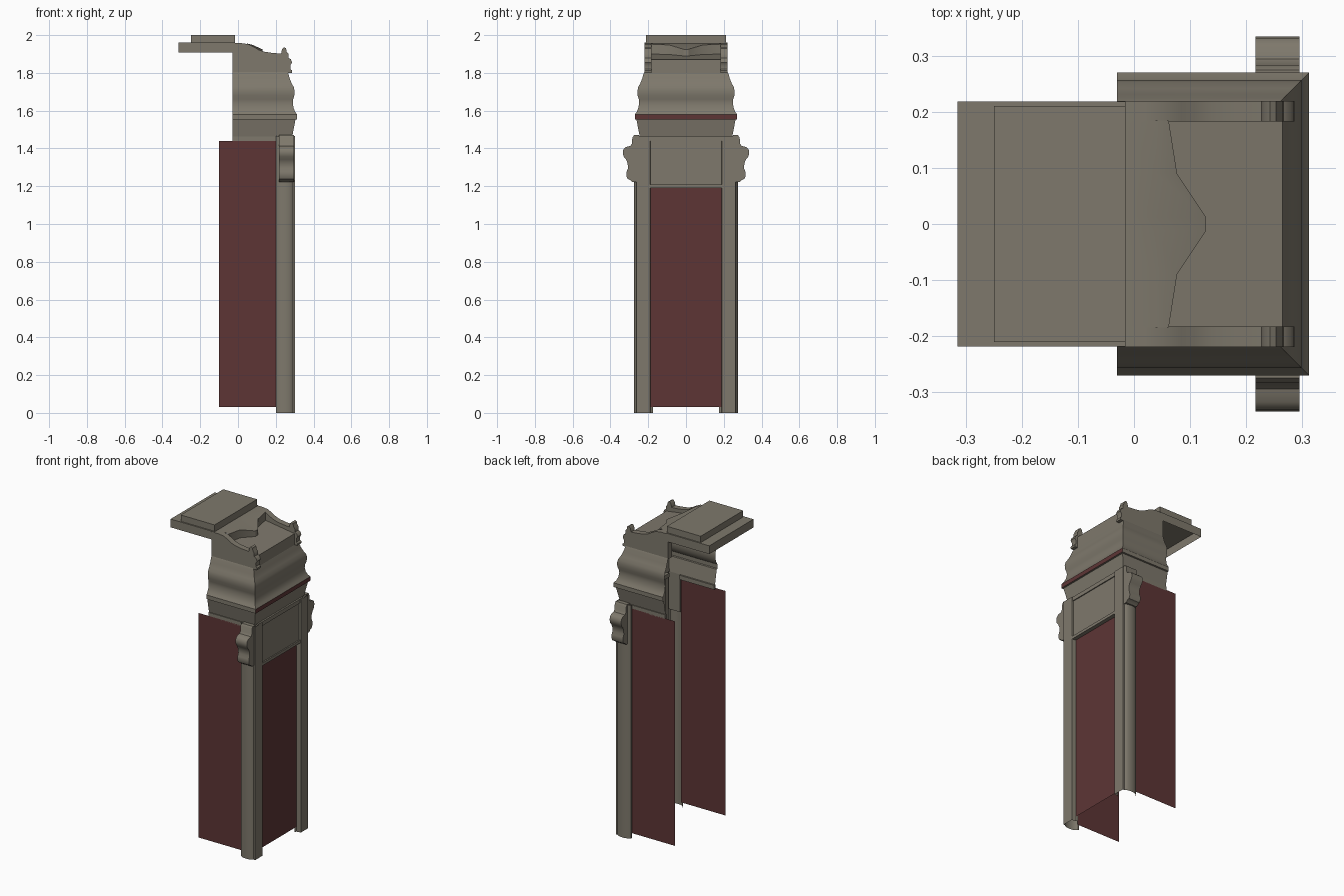
import bpy, bmesh, math

if "Cube" in bpy.data.objects:
    bpy.data.objects.remove(bpy.data.objects["Cube"])

def material(name, rgb):
    m = bpy.data.materials.new(name)
    m.diffuse_color = (*rgb, 1)
    m.use_nodes = True
    m.node_tree.nodes["Principled BSDF"].inputs["Base Color"].default_value = m.diffuse_color
    return m

GREY = material("warm_grey", (0.21, 0.19, 0.15))
RED = material("dark_red", (0.11, 0.036, 0.036))

def make(name, verts, faces, mats=(GREY,), mirror=False, smooth=None, recalc=False):
    me = bpy.data.meshes.new(name)
    me.from_pydata(verts, [], faces)
    if recalc:
        bm = bmesh.new()
        bm.from_mesh(me)
        bmesh.ops.recalc_face_normals(bm, faces=bm.faces)
        bm.to_mesh(me)
        bm.free()
    for m in mats:
        me.materials.append(m)
    ob = bpy.data.objects.new(name, me)
    bpy.context.collection.objects.link(ob)
    if mirror:
        mod = ob.modifiers.new("mirror", 'MIRROR')
        mod.use_axis = (False, True, False)
        mod.use_mirror_merge = False
    if smooth:
        bpy.ops.object.select_all(action='DESELECT')
        ob.select_set(True)
        bpy.context.view_layer.objects.active = ob
        bpy.ops.object.shade_smooth_by_angle(angle=math.radians(smooth))
    return ob

def grid(name, rows, **kw):
    """Open skin over rows of points."""
    n = len(rows[0])
    verts = [p for r in rows for p in r]
    faces = [(j*n+i, j*n+i+1, (j+1)*n+i+1, (j+1)*n+i)
             for j in range(len(rows)-1) for i in range(n-1)]
    return make(name, verts, faces, **kw)

def prism(name, pts, place, a, b, **kw):
    """Closed outline extruded from a to b; place maps (u, v, depth) to xyz."""
    n = len(pts)
    verts = [place(u, v, d) for d in (a, b) for u, v in pts]
    faces = [tuple(range(n)), tuple(range(2*n-1, n-1, -1))]
    faces += [(i, (i+1) % n, n+(i+1) % n, n+i) for i in range(n)]
    return make(name, verts, faces, recalc=True, **kw)

def box(name, x0, x1, y0, y1, z0, z1, open_bottom=False, **kw):
    v = [(x, y, z) for z in (z0, z1) for x, y in ((x0, y0), (x1, y0), (x1, y1), (x0, y1))]
    f = [(4, 5, 6, 7)] + [(i, (i+1) % 4, 4+(i+1) % 4, 4+i) for i in range(4)]
    if not open_bottom:
        f.append((3, 2, 1, 0))
    return make(name, v, f, **kw)

def hood(name, profile, **kw):
    """Three-sided mitred sweep, open at the back."""
    rows = []
    for w, z in profile:
        f = w + 0.042
        rows.append([(-0.03, -w, z), (f, -w, z), (f, w, z), (-0.03, w, z)])
    return grid(name, rows, **kw)

# red panels
make("side_panel", [(-0.1, -0.25, 0.03), (0.21, -0.25, 0.03), (0.21, -0.25, 1.44), (-0.1, -0.25, 1.44)],
     [(0, 1, 2, 3)], mats=(RED,), mirror=True)
make("front_panel", [(0.275, -0.19, 0.03), (0.275, 0.19, 0.03), (0.275, 0.19, 1.195), (0.275, -0.19, 1.195)],
     [(0, 1, 2, 3)], mats=(RED,))

# hollow rounded corner posts
section = [(0.2, -0.25), (0.2, -0.258), (0.212, -0.268), (0.23, -0.274), (0.25, -0.276), (0.27, -0.274),
           (0.286, -0.268), (0.292, -0.262), (0.303, -0.262), (0.303, -0.19), (0.275, -0.187), (0.27, -0.175)]
grid("corner_post", [[(x, y, z) for x, y in section] for z in (0, 1.465)], mirror=True, smooth=35)

# header board with rails
box("header_board", 0.275, 0.292, -0.19, 0.19, 1.2, 1.45)
box("header_lower_rail", 0.27, 0.3, -0.19, 0.19, 1.19, 1.208)
box("header_upper_rail", 0.27, 0.298, -0.22, 0.22, 1.44, 1.465)
box("side_rail", -0.03, 0.21, -0.25, -0.235, 1.435, 1.462, mirror=True)

# scrolled side brackets
scroll = [(0.25, 1.47), (0.275, 1.47), (0.284, 1.458), (0.286, 1.425), (0.295, 1.413), (0.318, 1.408),
          (0.331, 1.397), (0.335, 1.378), (0.331, 1.358), (0.318, 1.342), (0.309, 1.322), (0.307, 1.295),
          (0.314, 1.278), (0.316, 1.255), (0.308, 1.238), (0.295, 1.233), (0.283, 1.222), (0.25, 1.222)]
prism("scroll_bracket", scroll, lambda u, v, d: (d, -u, v), 0.217, 0.296, mirror=True, smooth=40)

# hood: lower flare and upper moulding with a red stripe on the front
hood("hood_flare", [(0.245, 1.462), (0.262, 1.552)])
upper = hood("hood_moulding",
             [(0.262, 1.552), (0.271, 1.554), (0.271, 1.58), (0.26, 1.595), (0.252, 1.615), (0.248, 1.64),
              (0.25, 1.66), (0.256, 1.68), (0.257, 1.705), (0.253, 1.725), (0.242, 1.745), (0.232, 1.77),
              (0.225, 1.795), (0.22, 1.805), (0.183, 1.805)], mats=(GREY, RED), smooth=30)
for p in upper.data.polygons:
    if p.normal.x > 0.9 and 1.555 < p.center.z < 1.579:
        p.material_index = 1

# crest walls with curled finials
crest = [(-0.03, 1.8), (-0.03, 1.957), (0.02, 1.957), (0.055, 1.952), (0.085, 1.937), (0.11, 1.922),
         (0.14, 1.912), (0.18, 1.906), (0.228, 1.902), (0.233, 1.925), (0.243, 1.936), (0.254, 1.93),
         (0.258, 1.912), (0.266, 1.902), (0.267, 1.88), (0.28, 1.872), (0.286, 1.855), (0.277, 1.84),
         (0.278, 1.82), (0.287, 1.812), (0.285, 1.8)]
prism("crest_wall", crest, lambda u, v, d: (u, d, v), -0.22, -0.183, mirror=True, smooth=40)

# sloping crest floor with its front edge
grid("crest_floor", [[(x, -0.185, z), (x, 0.185, z)] for x, z in ((0.265, 1.8), (0.265, 1.87), (0.06, 1.9))])

# pointed prow behind the floor
plan = [(0.062, -0.185, 1.952), (0.077, -0.09, 1.948), (0.129, -0.012, 1.925),
        (0.129, 0.012, 1.925), (0.077, 0.09, 1.948), (0.062, 0.185, 1.952)]
grid("prow", [[(x, y, 1.88) for x, y, z in plan],
              [(x, y, z) for x, y, z in plan],
              [(0.04, y, 1.957) for x, y, z in plan],
              [(-0.03, y, 1.957) for x, y, z in plan]], smooth=30)

# stepped roof slab, hollow below
box("roof_slab", -0.315, -0.015, -0.219, 0.219, 1.908, 1.96, open_bottom=True)
box("roof_step", -0.25, -0.015, -0.211, 0.211, 1.96, 2.0, open_bottom=True)
